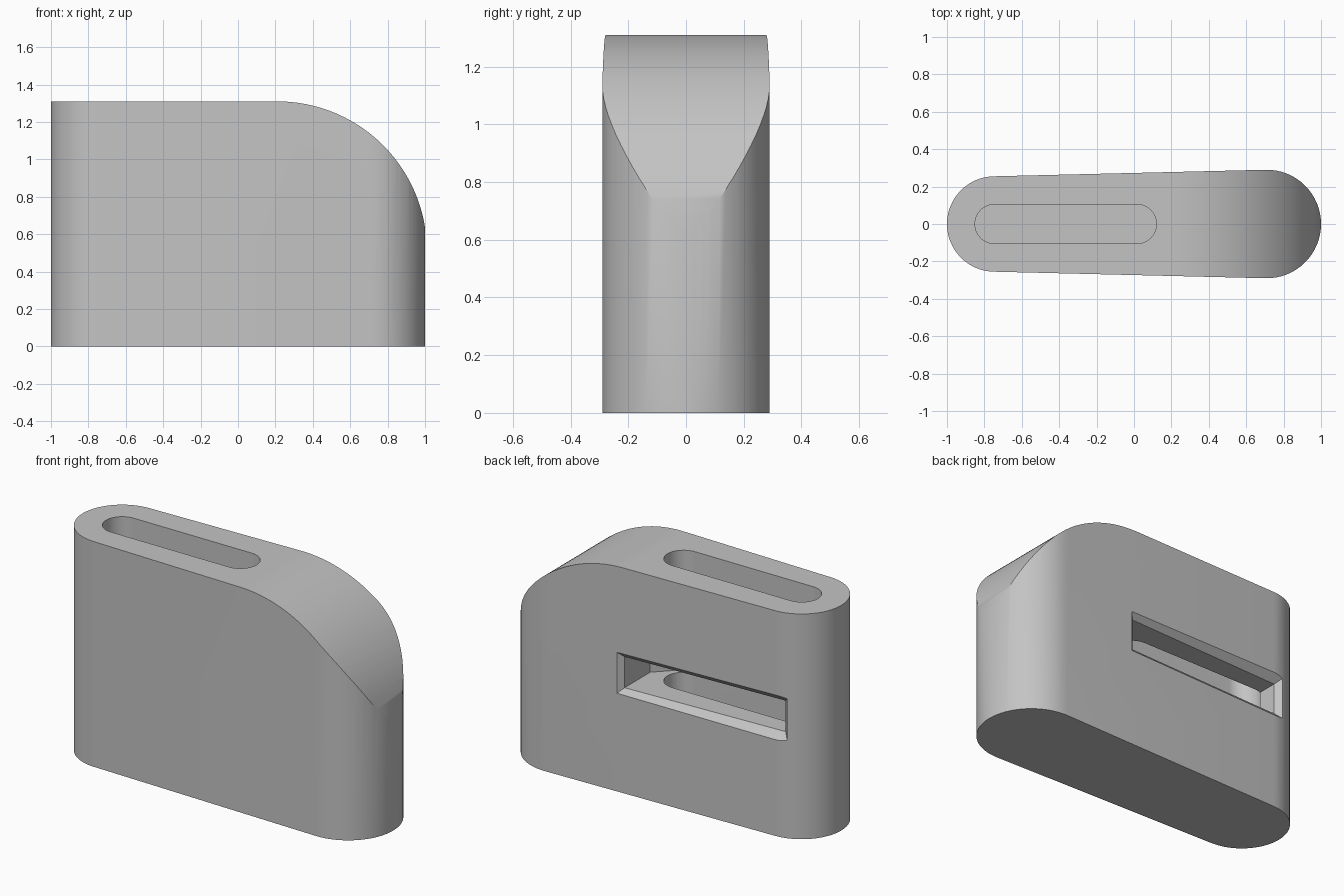
import bpy, bmesh
from math import cos, sin, pi, radians
from mathutils import Vector

if "Cube" in bpy.data.objects:
    bpy.data.objects.remove(bpy.data.objects["Cube"])

grey = bpy.data.materials.new("plain grey")
grey.use_nodes = True
colour = (0.55, 0.55, 0.55, 1)
grey.diffuse_color = colour
grey.node_tree.nodes["Principled BSDF"].inputs["Base Color"].default_value = colour


def prism(name, base, shift):
    """Closed solid made by sweeping a flat outline along a vector."""
    return loft(name, base, [Vector(p) + Vector(shift) for p in base])


def loft(name, first, second):
    """Closed solid joining two outlines with equal point counts."""
    bm = bmesh.new()
    a = [bm.verts.new(p) for p in first]
    b = [bm.verts.new(p) for p in second]
    n = len(a)
    bm.faces.new(a)
    bm.faces.new(b)
    for i in range(n):
        j = (i + 1) % n
        bm.faces.new((a[i], a[j], b[j], b[i]))
    bmesh.ops.recalc_face_normals(bm, faces=bm.faces)
    mesh = bpy.data.meshes.new(name)
    bm.to_mesh(mesh)
    bm.free()
    mesh.materials.append(grey)
    obj = bpy.data.objects.new(name, mesh)
    bpy.context.collection.objects.link(obj)
    return obj


def arc(cx, cy, r, start, end, steps):
    angles = [radians(start + (end - start) * i / steps) for i in range(steps + 1)]
    return [(cx + r * cos(t), cy + r * sin(t)) for t in angles]


def capsule(x0, r0, x1, r1, z, tilt=0, steps=32):
    """Outline around two round ends, at height z."""
    pts = arc(x1, 0, r1, -90 - tilt, 90 + tilt, steps)
    pts += arc(x0, 0, r0, 90 + tilt, 270 - tilt, steps)
    return [(x, y, z) for x, y in pts]


def combine(target, cutter, operation):
    mod = target.modifiers.new(cutter.name, "BOOLEAN")
    mod.operation = operation
    mod.solver = "EXACT"
    mod.object = cutter
    bpy.ops.object.select_all(action="DESELECT")
    bpy.context.view_layer.objects.active = target
    target.select_set(True)
    bpy.ops.object.modifier_apply(modifier=mod.name)
    bpy.data.objects.remove(cutter)


# Tapered round-ended body
body = prism("body", capsule(-0.745, 0.255, 0.71, 0.29, 0, tilt=1.4), (0, 0, 1.5))

# Flat top that rolls down over the wide end
side = [(-1.2, -0.2), (1.01, -0.2)] + arc(0.21, 0.51, 0.8, 0, 90, 48) + [(-1.2, 1.31)]
combine(body, prism("top_profile", [(x, -0.5, z) for x, z in side], (0, 1, 0)), "INTERSECT")

# Cavity with slanted inner corners, open towards the back
plan = [(-0.79, 0.4), (-0.79, 0.015), (-0.655, -0.12), (0.085, -0.12), (0.22, 0.015), (0.22, 0.4)]
combine(body, prism("cavity", [(x, y, 0.6) for x, y in plan], (0, 0, 0.18)), "DIFFERENCE")


# Chamfer around the back opening
def opening(grow):
    lo, hi = -0.79 - grow, 0.22 + grow
    bottom, top = 0.6 - grow, 0.78 + grow
    yl, yh = 0.212 + grow, 0.25 + grow
    return [(lo, yl, bottom), (hi, yh, bottom), (hi, yh, top), (lo, yl, top)]


combine(body, loft("opening_chamfer", opening(-0.02), opening(0.06)), "DIFFERENCE")

# Long slot down from the top, through the cavity
combine(body, prism("slot", capsule(-0.745, 0.105, 0.015, 0.105, 0.25), (0, 0, 1.5)), "DIFFERENCE")

bpy.ops.object.shade_smooth_by_angle(angle=radians(30))
